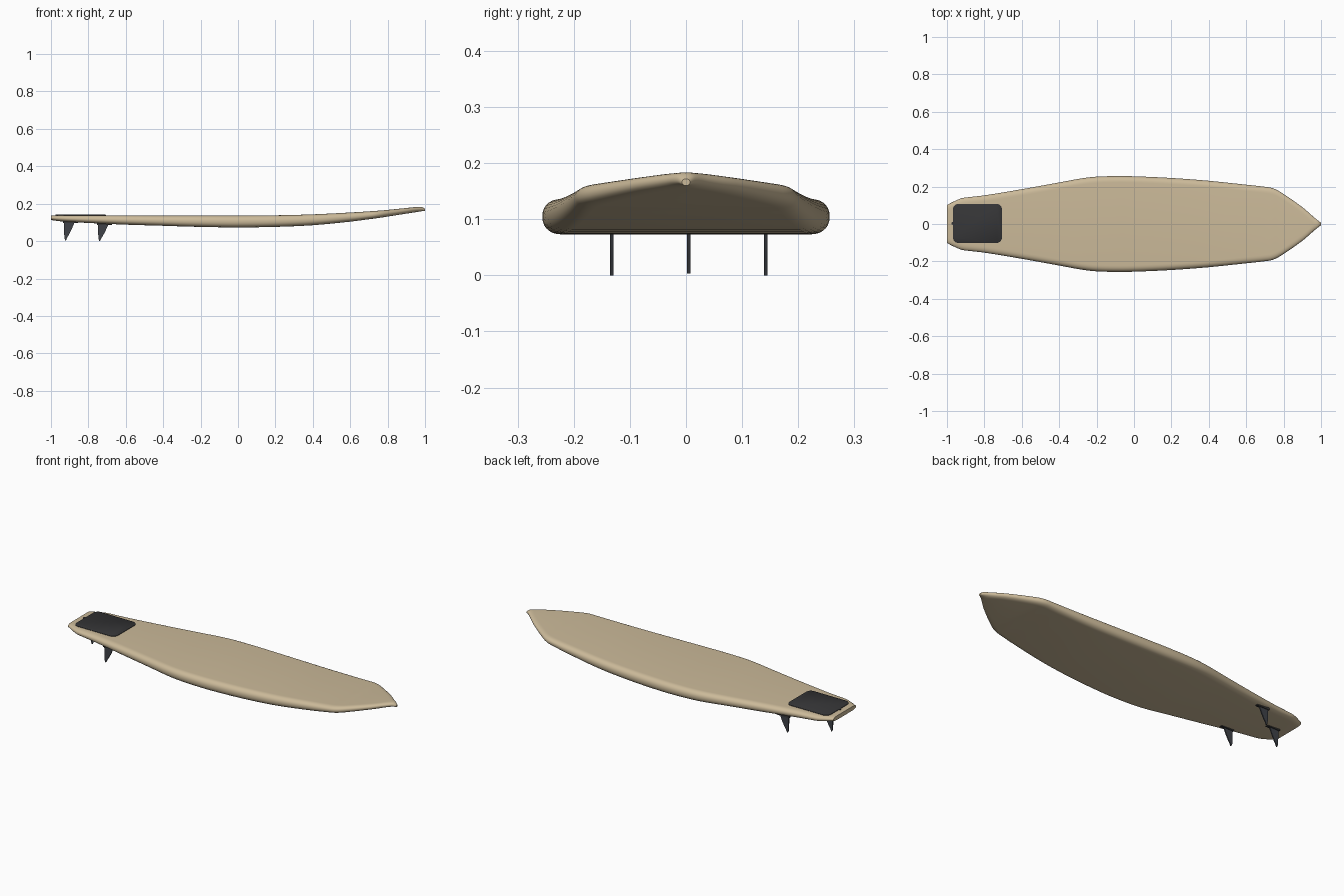
import bpy, bmesh, math

if "Cube" in bpy.data.objects:
    bpy.data.objects.remove(bpy.data.objects["Cube"])

def material(name, col):
    m = bpy.data.materials.new(name)
    m.diffuse_color = (*col, 1)
    m.use_nodes = True
    m.node_tree.nodes["Principled BSDF"].inputs["Base Color"].default_value = m.diffuse_color
    return m

SAND = material("sand", (0.60, 0.49, 0.32))
DARK = material("dark", (0.035, 0.035, 0.037))
SLATE = material("slate", (0.05, 0.055, 0.065))

def finish(name, bm, mat, angle=40):
    bmesh.ops.recalc_face_normals(bm, faces=bm.faces)
    me = bpy.data.meshes.new(name)
    bm.to_mesh(me)
    bm.free()
    ob = bpy.data.objects.new(name, me)
    bpy.context.collection.objects.link(ob)
    me.materials.append(mat)
    bpy.context.view_layer.objects.active = ob
    ob.select_set(True)
    bpy.ops.object.shade_smooth_by_angle(angle=math.radians(angle))
    ob.select_set(False)
    return ob

def loft(name, rings, mat, angle=40):
    bm = bmesh.new()
    vs = [[bm.verts.new(p) for p in r] for r in rings]
    n = len(vs[0])
    for a, b in zip(vs, vs[1:]):
        for i in range(n):
            bm.faces.new((a[i], a[(i + 1) % n], b[(i + 1) % n], b[i]))
    bm.faces.new(vs[0])
    bm.faces.new(vs[-1][::-1])
    return finish(name, bm, mat, angle)

# Board stations: x, half width, deck z, bottom z
ST = [(-1.0, .102, .136, .113), (-.96, .122, .138, .107), (-.92, .138, .138, .104), (-.87, .145, .138, .101),
      (-.8, .153, .138, .097), (-.6, .186, .137, .088), (-.4, .222, .136, .082), (-.28, .244, .136, .078),
      (-.2, .253, .136, .076), (-.1, .256, .136, .074), (0, .255, .136, .073), (.2, .246, .138, .076),
      (.4, .231, .143, .085), (.6, .210, .153, .104), (.7, .199, .159, .117), (.74, .192, .162, .122),
      (.78, .173, .165, .128), (.9, .090, .177, .147), (.96, .038, .183, .156), (.985, .018, .182, .160),
      (1.0, .007, .172, .160)]

def spline(a, b, c, d, t):
    x = b[0] + (c[0] - b[0]) * t
    h = c[0] - b[0]
    out = [x]
    for k in (1, 2, 3):
        mb = (c[k] - a[k]) / (c[0] - a[0]) * h
        mc = (d[k] - b[k]) / (d[0] - b[0]) * h
        out.append((2*t**3 - 3*t*t + 1) * b[k] + (t**3 - 2*t*t + t) * mb
                   + (3*t*t - 2*t**3) * c[k] + (t**3 - t*t) * mc)
    return out

def section(x, w, top, bot):
    # flat deck and bottom with full round rails
    r, h, mid = min(.034, w * .98), (top - bot) / 2, (top + bot) / 2
    pts = []
    for side in (1, -1):
        for i in range(15):
            a = -math.pi / 2 + math.pi * i / 14
            c, s = math.cos(a), math.sin(a)
            yy = w - r + r * abs(c) ** .9
            zz = h * math.copysign(abs(s) ** .9, s)
            pts.append((x, side * yy, mid + side * zz))
    return pts

rings = []
for i in range(len(ST) - 1):
    q = [ST[max(0, i - 1)], ST[i], ST[i + 1], ST[min(len(ST) - 1, i + 2)]]
    rings += [section(*spline(*q, j / 4)) for j in range(4)]
rings.append(section(*ST[-1]))
loft("board", rings, SAND)

# Traction pad with rounded corners and a softened top edge
def pad_ring(z, inset):
    pts = []
    for cx, cy, a0 in ((1, 1, 0), (-1, 1, 90), (-1, -1, 180), (1, -1, 270)):
        for j in range(7):
            a = math.radians(a0 + 15 * j)
            r = .03 - inset
            pts.append((-.837 + cx * .101 + r * math.cos(a), .003 + cy * .075 + r * math.sin(a), z))
    return pts
loft("traction_pad", [pad_ring(z, d) for z, d in ((.134, 0), (.140, 0), (.142, .003))], DARK)

# Leash plug behind the pad
bm = bmesh.new()
bmesh.ops.create_cone(bm, cap_ends=True, segments=20, radius1=.008, radius2=.008, depth=.006)
bmesh.ops.translate(bm, verts=bm.verts, vec=(-.968, .003, .138))
finish("leash_plug", bm, DARK)

# Fins: swept blades (z, trailing x, leading x relative to blade rear) with base plates
BLADE = [(1.0, 0, .060), (.8, .002, .052), (.55, .002, .041), (.3, .003, .028), (.12, .004, .017), (0, .009, .012)]

def fin(name, x, y, root, tip):
    bm = bmesh.new()
    prof = [(a, z) for z, a, b in BLADE] + [(b, z) for z, a, b in reversed(BLADE)]
    f = bm.faces.new([bm.verts.new((x + px, y - .003, tip + pz * (root - tip))) for px, pz in prof])
    ext = bmesh.ops.extrude_face_region(bm, geom=[f])
    bmesh.ops.translate(bm, vec=(0, .006, 0), verts=[v for v in ext["geom"] if isinstance(v, bmesh.types.BMVert)])
    finish(name, bm, SLATE, 30)
    bm = bmesh.new()
    bmesh.ops.create_cube(bm, size=1)
    for v in bm.verts:
        v.co = (x + .036 + v.co.x * .08, y + v.co.y * .014, root - .004 + v.co.z * .012)
    finish(name + "_base", bm, DARK, 30)

fin("center_fin", -.932, .005, .106, .003)
for side, label in ((-1, "right"), (1, "left")):
    fin(label + "_fin", -.75, .005 + side * .137, .097, 0)
